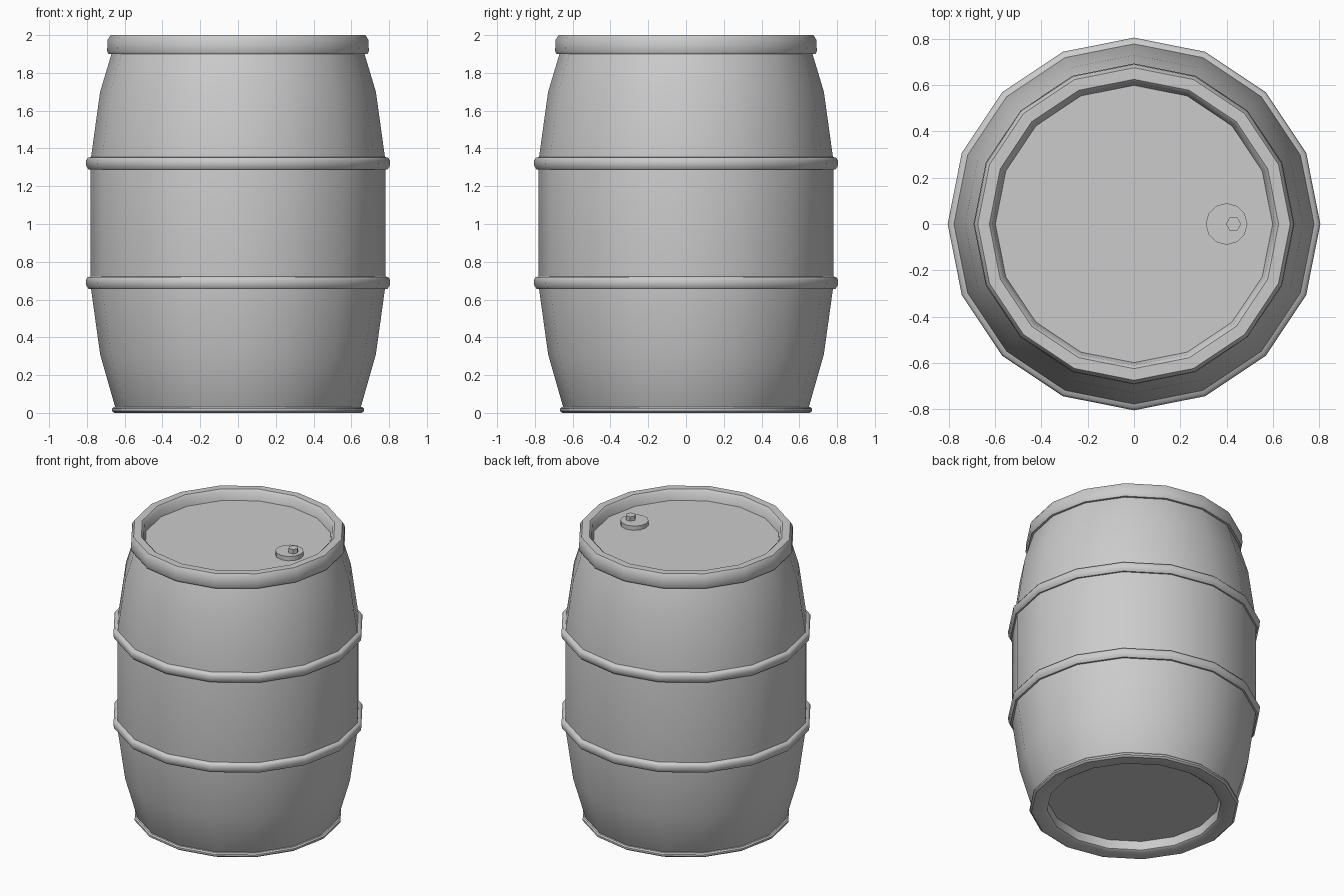
import bpy, bmesh, math

if "Cube" in bpy.data.objects:
    bpy.data.objects.remove(bpy.data.objects["Cube"])

SIDES = 16


def lathe(name, profile, closed=False, sides=SIDES, x=0.0, angle=35):
    """Revolve (radius, z) points about a vertical axis; radius 0 makes a pole."""
    bm = bmesh.new()
    rows = []
    for r, z in profile:
        if r == 0:
            rows.append([bm.verts.new((x, 0, z))] * sides)
        else:
            rows.append([bm.verts.new((x + r * math.cos(2 * math.pi * i / sides),
                                       r * math.sin(2 * math.pi * i / sides), z))
                         for i in range(sides)])
    pairs = list(zip(rows, rows[1:]))
    if closed:
        pairs.append((rows[-1], rows[0]))
    for a, b in pairs:
        for i in range(sides):
            j = (i + 1) % sides
            quad = list(dict.fromkeys([a[i], a[j], b[j], b[i]]))
            bm.faces.new(quad)
    bmesh.ops.recalc_face_normals(bm, faces=bm.faces)
    mesh = bpy.data.meshes.new(name)
    bm.to_mesh(mesh)
    bm.free()
    ob = bpy.data.objects.new(name, mesh)
    bpy.context.collection.objects.link(ob)
    bpy.ops.object.select_all(action='DESELECT')
    ob.select_set(True)
    bpy.context.view_layer.objects.active = ob
    bpy.ops.object.shade_smooth_by_angle(angle=math.radians(angle))
    return ob


# Bulging body with recessed top and bottom
lathe("barrel_body", [
    (0, 0.07), (0.55, 0.07), (0.56, 0.015), (0.64, 0.015), (0.65, 0.03),
    (0.73, 0.31), (0.78, 0.67), (0.78, 1.34), (0.73, 1.70), (0.67, 1.90),
    (0.65, 1.95), (0.605, 1.95), (0.60, 1.93), (0, 1.93)])

# Thick rolled rim round the lid
lathe("top_rim", [
    (0.66, 1.90), (0.685, 1.90), (0.693, 1.915), (0.69, 1.975), (0.675, 2.0),
    (0.625, 2.0), (0.61, 1.985), (0.597, 1.92)], closed=True)

# Thin lip round the base
lathe("bottom_rim", [
    (0.64, 0.033), (0.66, 0.03), (0.668, 0.022), (0.668, 0.01), (0.655, 0.0),
    (0.57, 0.0), (0.555, 0.01), (0.55, 0.07)], closed=True)

# Two rounded hoops
for name, z in (("lower_hoop", 0.69), ("upper_hoop", 1.322)):
    lathe(name, [(0.77, z - 0.034), (0.79, z - 0.034), (0.803, z - 0.018),
                 (0.805, z + 0.014), (0.795, z + 0.029), (0.77, z + 0.034)],
          closed=True, angle=50)

# Bung cap and its small hexagonal nub
lathe("bung_cap", [(0, 1.925), (0.09, 1.925), (0.09, 1.96), (0, 1.96)], sides=12, x=0.4)
lathe("bung_nub", [(0, 1.955), (0.033, 1.955), (0.033, 1.99), (0, 1.99)], sides=6, x=0.43)
